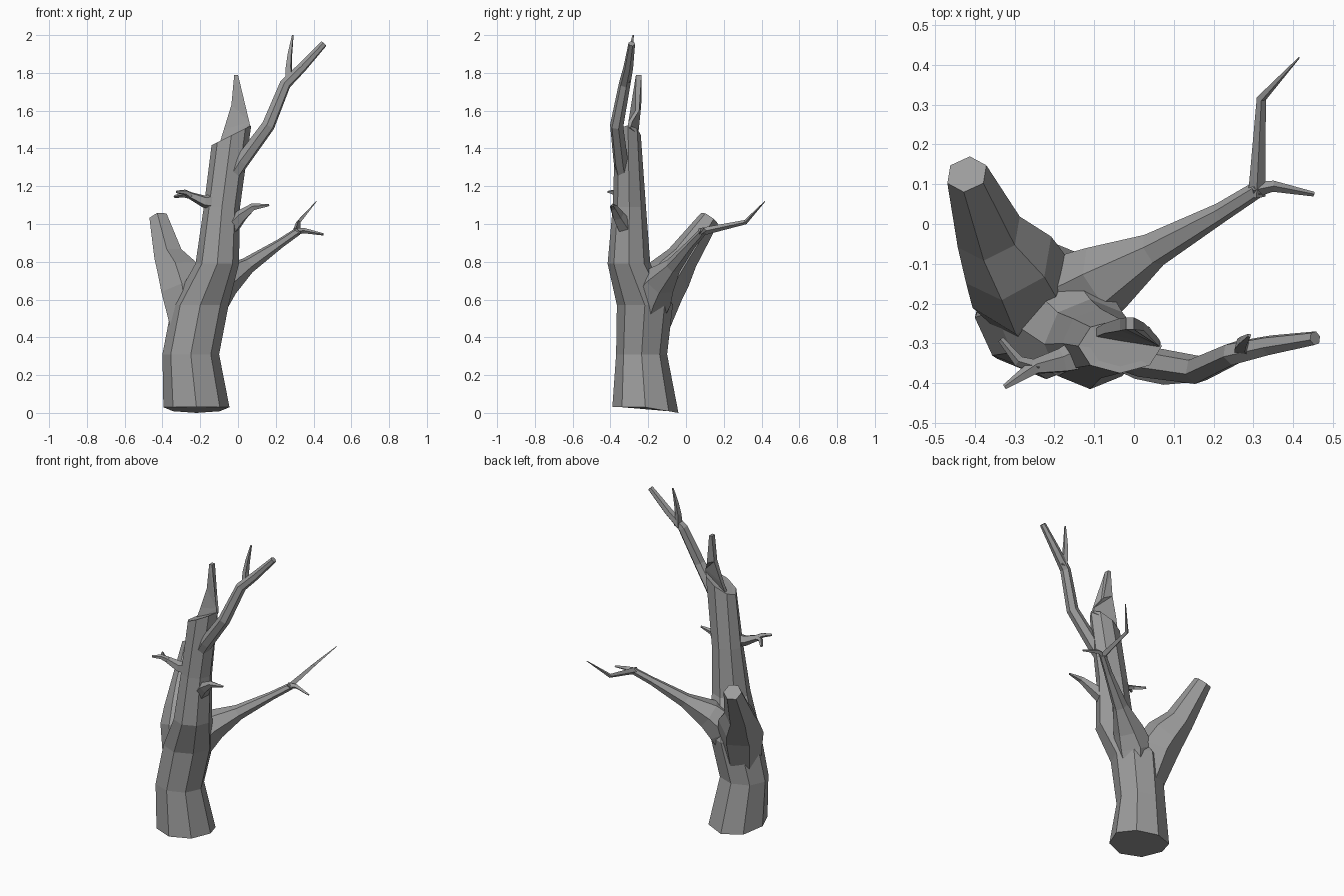
import bpy, bmesh
from math import sin, cos, pi
from mathutils import Vector

bark = bpy.data.materials.new("dark_grey_bark")
bark.diffuse_color = (0.33, 0.33, 0.33, 1)


def finish(name, bm):
    bmesh.ops.recalc_face_normals(bm, faces=bm.faces)
    mesh = bpy.data.meshes.new(name)
    bm.to_mesh(mesh)
    bm.free()
    mesh.materials.append(bark)
    obj = bpy.data.objects.new(name, mesh)
    bpy.context.collection.objects.link(obj)
    return obj


def bridge(bm, a, b):
    for i in range(len(a)):
        j = (i + 1) % len(a)
        bm.faces.new((a[i], a[j], b[j], b[i]))


def limb(name, path, sides=6):
    """Tapered faceted tube along points (x, y, z, radius)."""
    pts = [Vector(p[:3]) for p in path]
    bm = bmesh.new()
    rings = []
    side = None
    for i, p in enumerate(pts):
        tangent = (pts[min(i + 1, len(pts) - 1)] - pts[max(i - 1, 0)]).normalized()
        if side is None:
            side = tangent.cross(Vector((0, 0, 1)))
        side = (side - tangent * side.dot(tangent)).normalized()
        up = side.cross(tangent)
        r = path[i][3]
        rings.append([bm.verts.new(p + r * (side * cos(2 * pi * k / sides) + up * sin(2 * pi * k / sides)))
                      for k in range(sides)])
    for a, b in zip(rings, rings[1:]):
        bridge(bm, a, b)
    bm.faces.new(rings[0])
    bm.faces.new(rings[-1])
    return finish(name, bm)


# Trunk: octagonal rings (cx, cy, z, rx, ry), tilted foot and slanted broken top
levels = [(-0.22, -0.215, 0.03, 0.175, 0.175),
          (-0.25, -0.235, 0.31, 0.15, 0.135),
          (-0.20, -0.218, 0.57, 0.15, 0.148),
          (-0.11, -0.302, 0.79, 0.115, 0.113),
          (-0.085, -0.30, 1.09, 0.096, 0.088),
          (-0.035, -0.307, 1.47, 0.105, 0.068),
          (-0.035, -0.31, 1.468, 0.075, 0.048)]
bm = bmesh.new()
rings = []
for n, (cx, cy, z, rx, ry) in enumerate(levels):
    ring = []
    for k in range(8):
        c, s = cos(k * pi / 4), sin(k * pi / 4)
        dz = -0.03 * max(s, 0) if n == 0 else (0.5 * rx * c if n > 4 else 0)
        ring.append(bm.verts.new((cx + rx * c, cy + ry * s, z + dz)))
    rings.append(ring)
for a, b in zip(rings, rings[1:]):
    bridge(bm, a, b)
bm.faces.new(rings[0])
bm.faces.new(rings[-1])
finish("trunk", bm)

# Broken splinter standing on the back rim: (x, z, y front, y back)
profile = [(-0.10, 1.42, -0.285, -0.265), (-0.035, 1.44, -0.275, -0.241),
           (0.035, 1.48, -0.285, -0.26),
           (0.066, 1.51, -0.31, -0.295), (0.06, 1.54, -0.305, -0.285),
           (0.025, 1.60, -0.268, -0.248), (0.0, 1.79, -0.265, -0.235),
           (-0.02, 1.79, -0.265, -0.235), (-0.035, 1.63, -0.268, -0.237),
           (-0.075, 1.50, -0.275, -0.25)]
bm = bmesh.new()
front = [bm.verts.new((x, a, z)) for x, z, a, b in profile]
back = [bm.verts.new((x, b, z)) for x, z, a, b in profile]
bridge(bm, front, back)
bm.faces.new(front)
bm.faces.new(back)
bmesh.ops.triangulate(bm, faces=[f for f in bm.faces if len(f.verts) > 4])
finish("splinter", bm)

# Thick broken limb at the back left, its foot buried in the trunk
limb("stub_limb", [(-0.245, -0.23, 0.36, 0.10), (-0.285, -0.15, 0.64, 0.135),
                   (-0.315, -0.09, 0.73, 0.122), (-0.365, -0.02, 0.82, 0.087),
                   (-0.42, 0.125, 1.03, 0.054)])

# Long back right branch with two twigs
limb("back_branch", [(-0.20, -0.22, 0.47, 0.085), (-0.15, -0.18, 0.62, 0.115),
                     (-0.07, -0.135, 0.70, 0.09),
                     (0.05, -0.065, 0.78, 0.045), (0.22, 0.03, 0.895, 0.025),
                     (0.315, 0.09, 0.96, 0.021)])
limb("back_twig_long", [(0.308, 0.07, 0.955, 0.022), (0.31, 0.11, 0.965, 0.02),
                        (0.32, 0.315, 1.01, 0.012), (0.415, 0.418, 1.12, 0.002)], 4)
limb("back_twig_short", [(0.30, 0.085, 0.96, 0.02), (0.35, 0.095, 0.965, 0.014),
                         (0.452, 0.075, 0.945, 0.006)], 4)

# Upper right branch with an upright twig
limb("upper_branch", [(-0.05, -0.325, 1.22, 0.035), (0.02, -0.345, 1.33, 0.04),
                      (0.16, -0.367, 1.52, 0.036), (0.25, -0.325, 1.74, 0.031),
                      (0.34, -0.305, 1.83, 0.026), (0.455, -0.287, 1.955, 0.018)])
limb("upper_twig", [(0.275, -0.315, 1.75, 0.026), (0.269, -0.305, 1.83, 0.019),
                    (0.275, -0.295, 1.90, 0.014), (0.29, -0.28, 2.0, 0.005)], 4)

# Small forked branch on the left
limb("left_branch", [(-0.11, -0.32, 1.12, 0.05), (-0.18, -0.345, 1.12, 0.033),
                     (-0.25, -0.36, 1.15, 0.02), (-0.28, -0.38, 1.168, 0.015),
                     (-0.325, -0.41, 1.17, 0.007)], 5)
limb("left_twig", [(-0.24, -0.36, 1.148, 0.018), (-0.29, -0.345, 1.155, 0.014),
                   (-0.335, -0.29, 1.145, 0.008)], 4)

# Small hooked branch on the right
limb("right_branch", [(-0.03, -0.325, 0.99, 0.045), (0.02, -0.36, 1.045, 0.034),
                      (0.08, -0.385, 1.09, 0.02), (0.165, -0.39, 1.10, 0.006)], 5)
